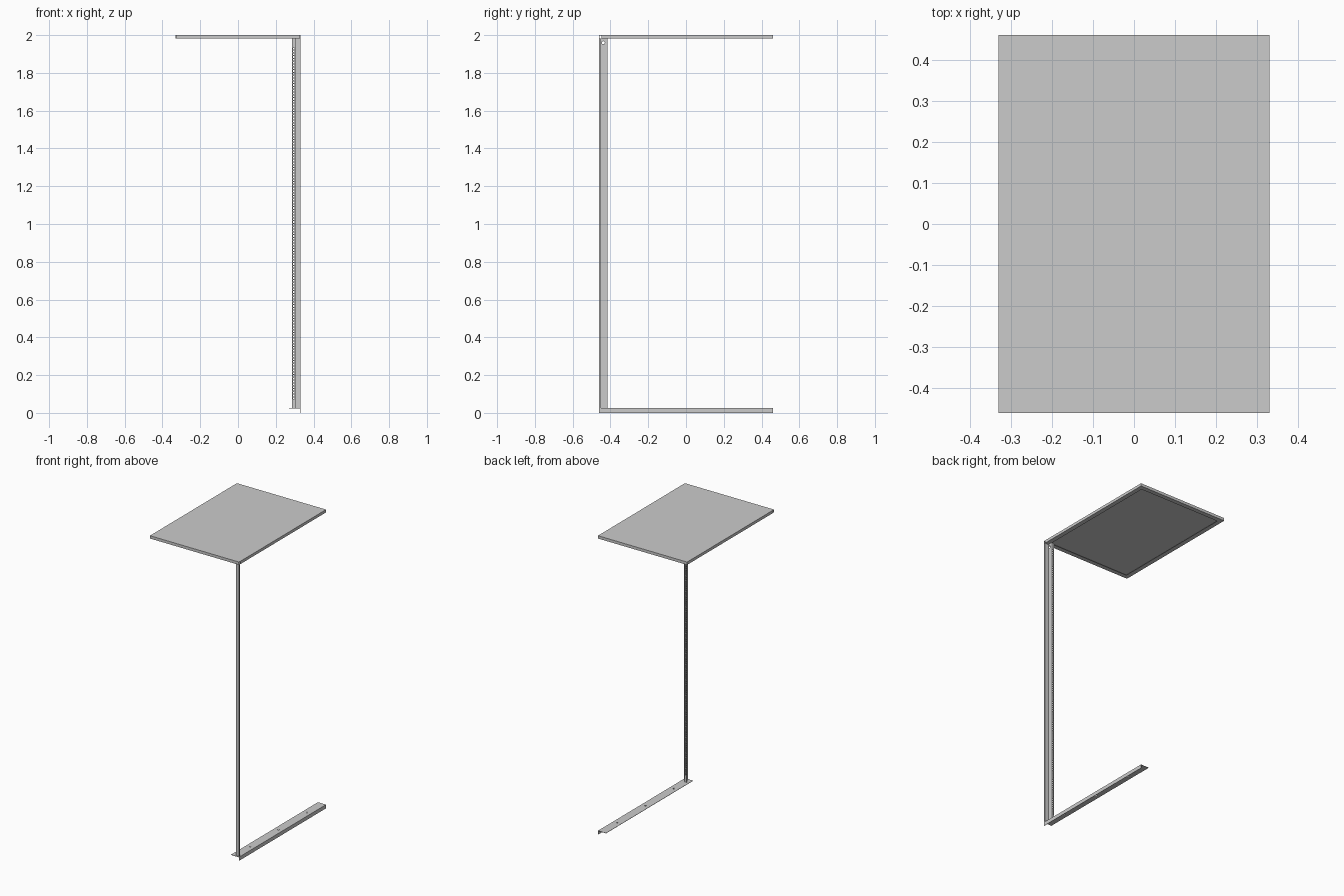
import bpy, bmesh
from mathutils import Matrix, Vector

if "Cube" in bpy.data.objects:
    bpy.data.objects.remove(bpy.data.objects["Cube"])

T = 0.002           # sheet metal thickness
X, Y = 0.33, 0.46   # half width, half depth


def finish(name, bm):
    bmesh.ops.recalc_face_normals(bm, faces=bm.faces)
    me = bpy.data.meshes.new(name)
    bm.to_mesh(me)
    bm.free()
    ob = bpy.data.objects.new(name, me)
    bpy.context.collection.objects.link(ob)
    return ob


def box(bm, x0, x1, y0, y1, z0, z1):
    mid = Vector((x0 + x1, y0 + y1, z0 + z1)) / 2
    size = Matrix.Diagonal((x1 - x0, y1 - y0, z1 - z0, 1))
    bmesh.ops.create_cube(bm, size=1, matrix=Matrix.Translation(mid) @ size)


def drill(target, points, radius, axis):
    """Cut round holes through a sheet."""
    bm = bmesh.new()
    rot = Matrix.Rotation(1.570796, 4, 'Y') if axis == 'X' else Matrix()
    for p in points:
        bmesh.ops.create_cone(bm, cap_ends=True, segments=16, radius1=radius, radius2=radius,
                              depth=0.01, matrix=Matrix.Translation(p) @ rot)
    cutter = finish(target.name + "_cutter", bm)
    cutter.hide_render = True
    cutter.hide_set(True)
    mod = target.modifiers.new("holes", 'BOOLEAN')
    mod.object = cutter
    mod.solver = 'EXACT'


# Top panel: folded tray with side flanges and inward lips
zt, zb, lip, gap = 2.0, 1.981, 0.03, 0.013
bm = bmesh.new()
box(bm, -X, X, -Y, Y, zt - T, zt)
finish("top_sheet", bm)
bm = bmesh.new()
for s in (-1, 1):
    xa, xb = sorted((s * X, s * (X - T)))
    box(bm, xa, xb, -Y + gap, Y, zb, zt - T)
    xa, xb = sorted((s * (X - T), s * (X - lip)))
    box(bm, xa, xb, -Y + lip, Y - lip, zb, zb + T)
    ya, yb = sorted((s * Y, s * (Y - T)))
    box(bm, -X + T, X - T, ya, yb, zb, zt - T)
    ya, yb = sorted((s * (Y - T), s * (Y - lip)))
    box(bm, -X + T, X - T, ya, yb, zb, zb + T)
finish("top_flanges", bm)

# Upright post: Z-shaped folded profile
z0, z1 = 0.025, 1.981
xw, yf, yl = 0.303, -0.449, -0.416   # web x, front face y, mounting lip y


def folded_sheet(name, profile, closed_faces=True):
    bm = bmesh.new()
    low = [bm.verts.new((x, y, z0)) for x, y in profile]
    high = [bm.verts.new((x, y, z1)) for x, y in profile]
    n = len(profile)
    for i in range(n):
        j = (i + 1) % n
        bm.faces.new((low[i], low[j], high[j], high[i]))
    bm.faces.new(low)
    bm.faces.new(high)
    return finish(name, bm)


post = folded_sheet("upright_post", [
    (X, -Y), (X, yf), (xw, yf), (xw, yl), (xw - T, yl),
    (xw - T, yf - T), (X - T, yf - T), (X - T, -Y)])
drill(post, [(xw, -0.438, 1.96)], 0.008, 'X')

# Mounting lip with a row of square holes
xl, ha, hb = 0.287, 0.291, 0.299
count = 126
margin = 0.045
pitch = (z1 - z0 - 2 * margin) / count
hole = 0.0085
zs = [z0]
for i in range(count):
    c = z0 + margin + (i + 0.5) * pitch
    zs += [c - hole / 2, c + hole / 2]
zs.append(z1)
bm = bmesh.new()
xs = (xl, ha, hb, xw - T)
grid = [[bm.verts.new((x, yl - T / 2, z)) for x in xs] for z in zs]
for r in range(len(zs) - 1):
    for c in range(3):
        if c == 1 and r % 2:
            continue
        bm.faces.new((grid[r][c], grid[r][c + 1], grid[r + 1][c + 1], grid[r + 1][c]))
strip = finish("mounting_lip", bm)
mod = strip.modifiers.new("thickness", 'SOLIDIFY')
mod.thickness = T
mod.offset = 0

# Bottom rail: angle profile along the right side
bm = bmesh.new()
profile = [(X, 0), (X, 0.025), (0.27, 0.025), (0.27, 0.025 - T), (X - T, 0.025 - T), (X - T, 0)]
face = bm.faces.new([bm.verts.new((x, -Y, z)) for x, z in profile])
ext = bmesh.ops.extrude_face_region(bm, geom=[face], use_keep_orig=True)
moved = [v for v in ext["geom"] if isinstance(v, bmesh.types.BMVert)]
bmesh.ops.translate(bm, verts=moved, vec=(0, 2 * Y, 0))
rail = finish("bottom_rail", bm)
drill(rail, [(0.3, y, 0.024) for y in (-0.3, 0, 0.3)], 0.005, 'Z')
